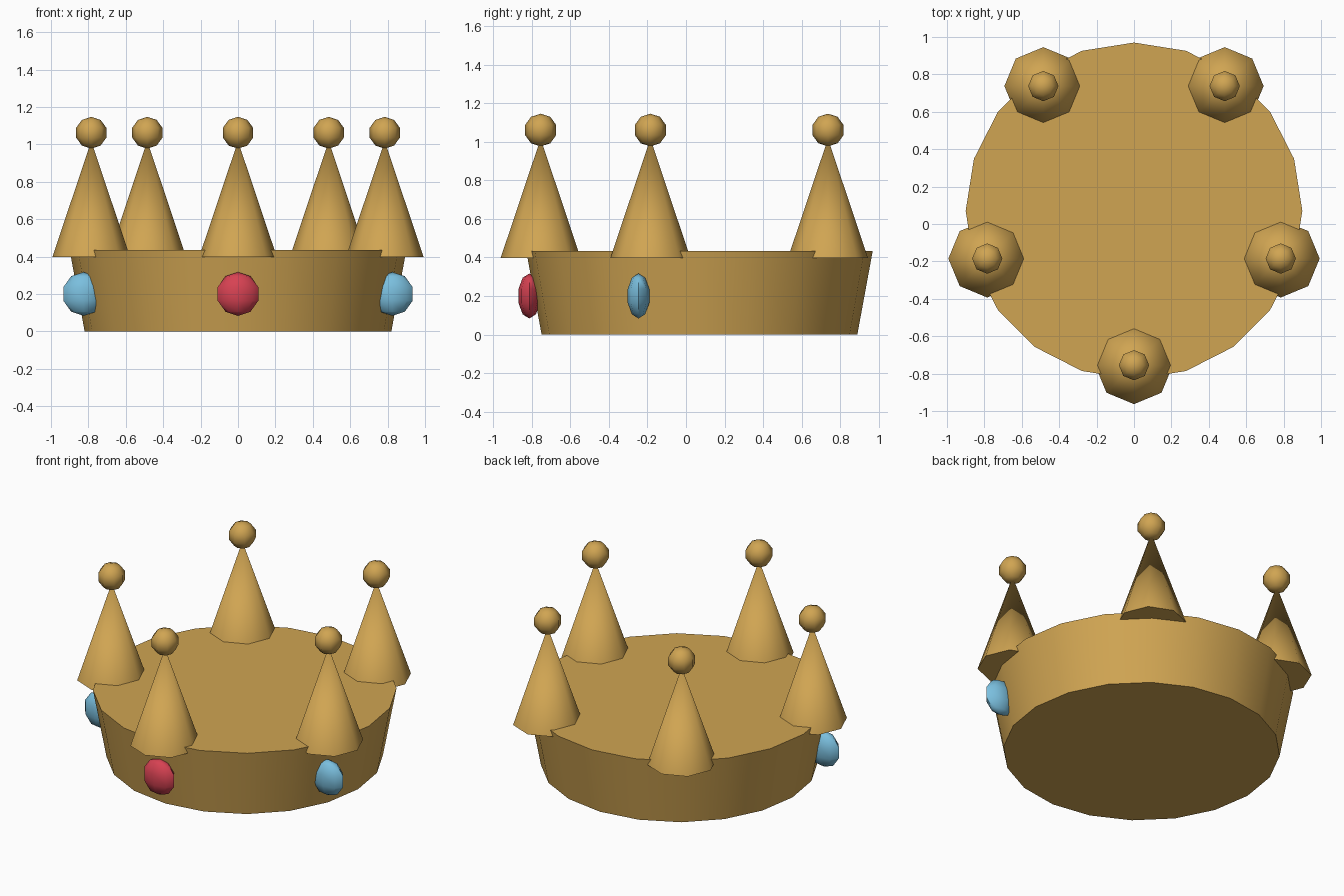
import bpy, math

if "Cube" in bpy.data.objects:
    bpy.data.objects.remove(bpy.data.objects["Cube"])

CY = 0.07          # centre of the band in y


def material(name, rgb):
    m = bpy.data.materials.new(name)
    m.diffuse_color = (*rgb, 1)
    m.use_nodes = True
    m.node_tree.nodes["Principled BSDF"].inputs["Base Color"].default_value = m.diffuse_color
    return m


gold = material("gold", (0.63, 0.374, 0.085))
red = material("red", (0.68, 0.054, 0.085))
blue = material("light blue", (0.195, 0.52, 0.73))


def finish(name, mat):
    o = bpy.context.object
    o.name = name
    o.data.materials.append(mat)
    bpy.ops.object.shade_smooth_by_angle(angle=math.radians(60))
    return o


def around(radius, degrees):
    a = math.radians(degrees)
    return radius * math.cos(a), CY + radius * math.sin(a)


def ball(name, loc, scale, mat):
    bpy.ops.mesh.primitive_uv_sphere_add(segments=8, ring_count=5, radius=1, location=loc)
    bpy.context.object.scale = scale
    bpy.ops.object.transform_apply(location=False, rotation=False, scale=True)
    return finish(name, mat)


# flared solid band
bpy.ops.mesh.primitive_cone_add(vertices=20, radius1=0.82, radius2=0.90, depth=0.435,
                                location=(0, CY, 0.2175))
finish("band", gold)

# five spikes topped with balls, one at the front
for i in range(5):
    x, y = around(0.825, -90 + 72 * i)
    bpy.ops.mesh.primitive_cone_add(vertices=8, radius1=0.208, radius2=0, depth=0.62,
                                    location=(x, y, 0.397 + 0.31))
    finish(f"spike_{i + 1}", gold)
    ball(f"spike_ball_{i + 1}", (x, y, 1.062), (0.085,) * 3, gold)

# three gems on the front half
for name, angle, mat in (("front_gem", -90, red), ("right_gem", -21, blue), ("left_gem", -159, blue)):
    x, y = around(0.884, angle)
    ball(name, (x, y, 0.2), (0.114, 0.059, 0.117), mat)
